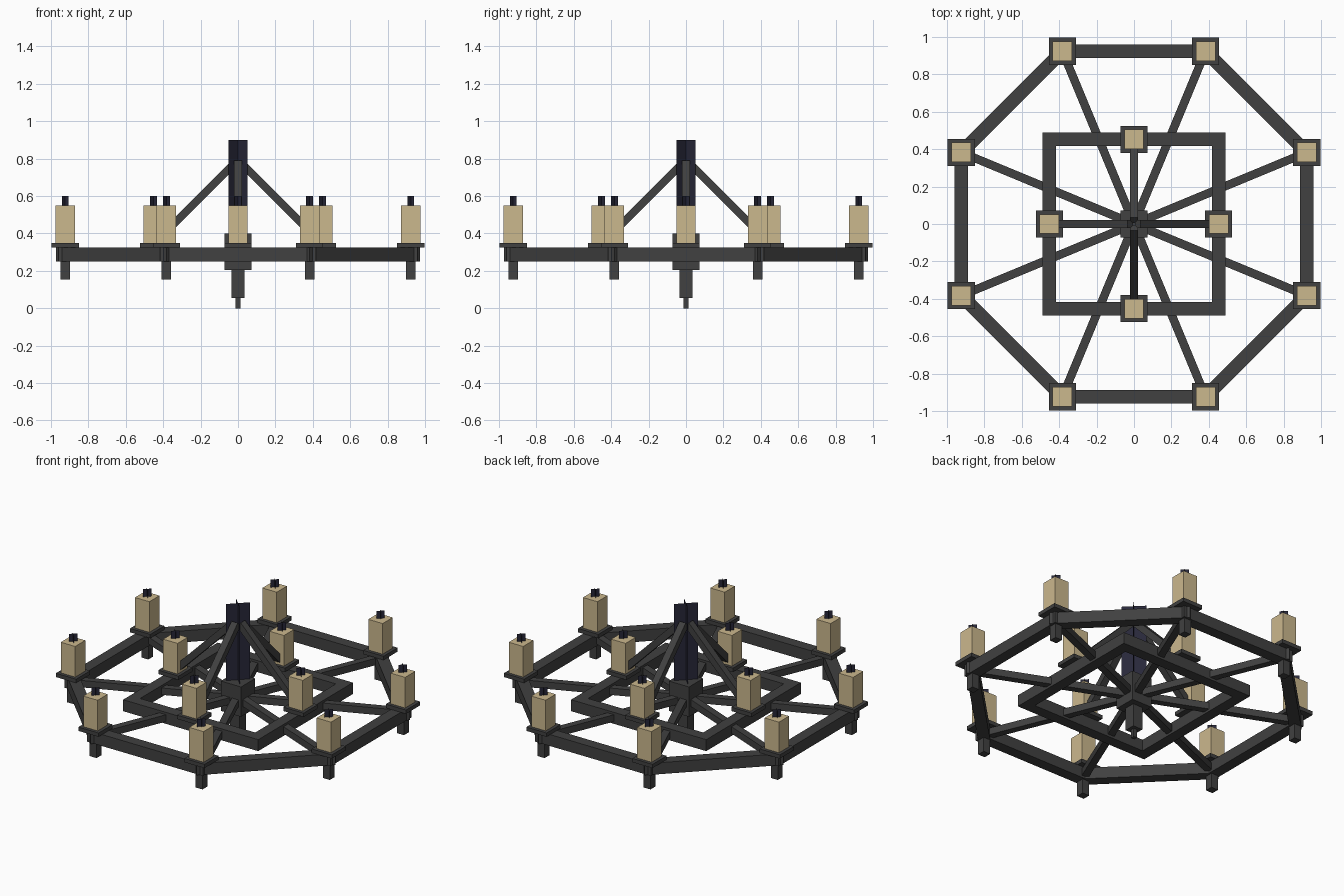
import bpy, bmesh, math
from mathutils import Vector, Matrix

old = bpy.data.objects.get("Cube")
if old:
    bpy.data.objects.remove(old, do_unlink=True)


def material(name, rgb):
    m = bpy.data.materials.new(name)
    m.use_nodes = True
    m.diffuse_color = (*rgb, 1)
    bsdf = m.node_tree.nodes["Principled BSDF"]
    bsdf.inputs["Base Color"].default_value = (*rgb, 1)
    bsdf.inputs["Roughness"].default_value = 0.8
    return m


IRON = material("dark iron", (0.052, 0.052, 0.052))
WAX = material("candle wax", (0.60, 0.48, 0.27))
NAVY = material("chain navy", (0.021, 0.021, 0.042))


def finish(name, bm, mat):
    me = bpy.data.meshes.new(name)
    bm.to_mesh(me)
    bm.free()
    me.materials.append(mat)
    ob = bpy.data.objects.new(name, me)
    bpy.context.collection.objects.link(ob)
    return ob


def block(name, x, y, z0, z1, w, mat):
    """Square upright block between two heights."""
    bm = bmesh.new()
    bmesh.ops.create_cube(bm, size=1, matrix=Matrix.Translation((x, y, (z0 + z1) / 2))
                          @ Matrix.Diagonal((w, w, z1 - z0, 1)))
    return finish(name, bm, mat)


def beam(name, a, b, w, h, ext=0.0):
    """Rectangular bar from a to b, lengthened by ext at both ends."""
    a, b = Vector(a), Vector(b)
    d = (b - a).normalized()
    side = Vector((0, 0, 1)).cross(d).normalized()
    rot = Matrix((d, side, d.cross(side))).transposed().to_4x4()
    bm = bmesh.new()
    bmesh.ops.create_cube(bm, size=1, matrix=Matrix.Translation((a + b) / 2) @ rot
                          @ Matrix.Diagonal(((b - a).length + 2 * ext, w, h, 1)))
    return finish(name, bm, IRON)


def cross_sheets(name, x, y, z0, z1, w, mat):
    """Two flat upright sheets crossing on the diagonals; w is the extent along x."""
    bm = bmesh.new()
    r = w / 2
    for s in (1, -1):
        bm.faces.new([bm.verts.new(p) for p in (
            (x - r, y - r * s, z0), (x + r, y + r * s, z0),
            (x + r, y + r * s, z1), (x - r, y - r * s, z1))])
    return finish(name, bm, mat)


def candle(tag, x, y):
    block("drip_plate_" + tag, x, y, 0.325, 0.35, 0.146, IRON)
    block("candle_" + tag, x, y, 0.35, 0.55, 0.104, WAX)
    cross_sheets("wick_" + tag, x, y, 0.55, 0.60, 0.036, NAVY)


# Outer octagonal ring with spokes, pegs and candles
RING_Z = 0.288
corners = [(math.cos(math.radians(22.5 + 45 * i)), math.sin(math.radians(22.5 + 45 * i)))
           for i in range(8)]
for i, (x, y) in enumerate(corners):
    nx, ny = corners[(i + 1) % 8]
    beam(f"outer_ring_beam_{i}", (x, y, RING_Z), (nx, ny, RING_Z), 0.072, 0.075, 0.035)
    beam(f"spoke_{i}", (x * 0.04, y * 0.04, RING_Z), (x, y, RING_Z), 0.045, 0.045)
    block(f"peg_{i}", x, y, 0.155, 0.33, 0.05, IRON)
    candle(f"outer_{i}", x, y)

# Inner square frame with candles and sloping braces
S = 0.452
for i in range(4):
    c, s = round(math.cos(i * math.pi / 2)), round(math.sin(i * math.pi / 2))
    side, out = Vector((-s, c, 0)) * S, Vector((c, s, 0)) * S + Vector((0, 0, RING_Z))
    beam(f"inner_frame_beam_{i}", out - side, out + side, 0.072, 0.075, 0.036)
    beam(f"brace_{i}", (c * 0.02, s * 0.02, 0.775), (c * 0.46, s * 0.46, 0.335), 0.045, 0.042)
    candle(f"inner_{i}", c * S, s * S)

# Central hub, pendant, tip and hanging chain
block("hub", 0, 0, 0.205, 0.40, 0.146, IRON)
block("pendant", 0, 0, 0.055, 0.205, 0.07, IRON)
block("pendant_tip", 0, 0, 0.0, 0.055, 0.026, IRON)
cross_sheets("hanging_chain", 0, 0, 0.40, 0.90, 0.104, NAVY)
